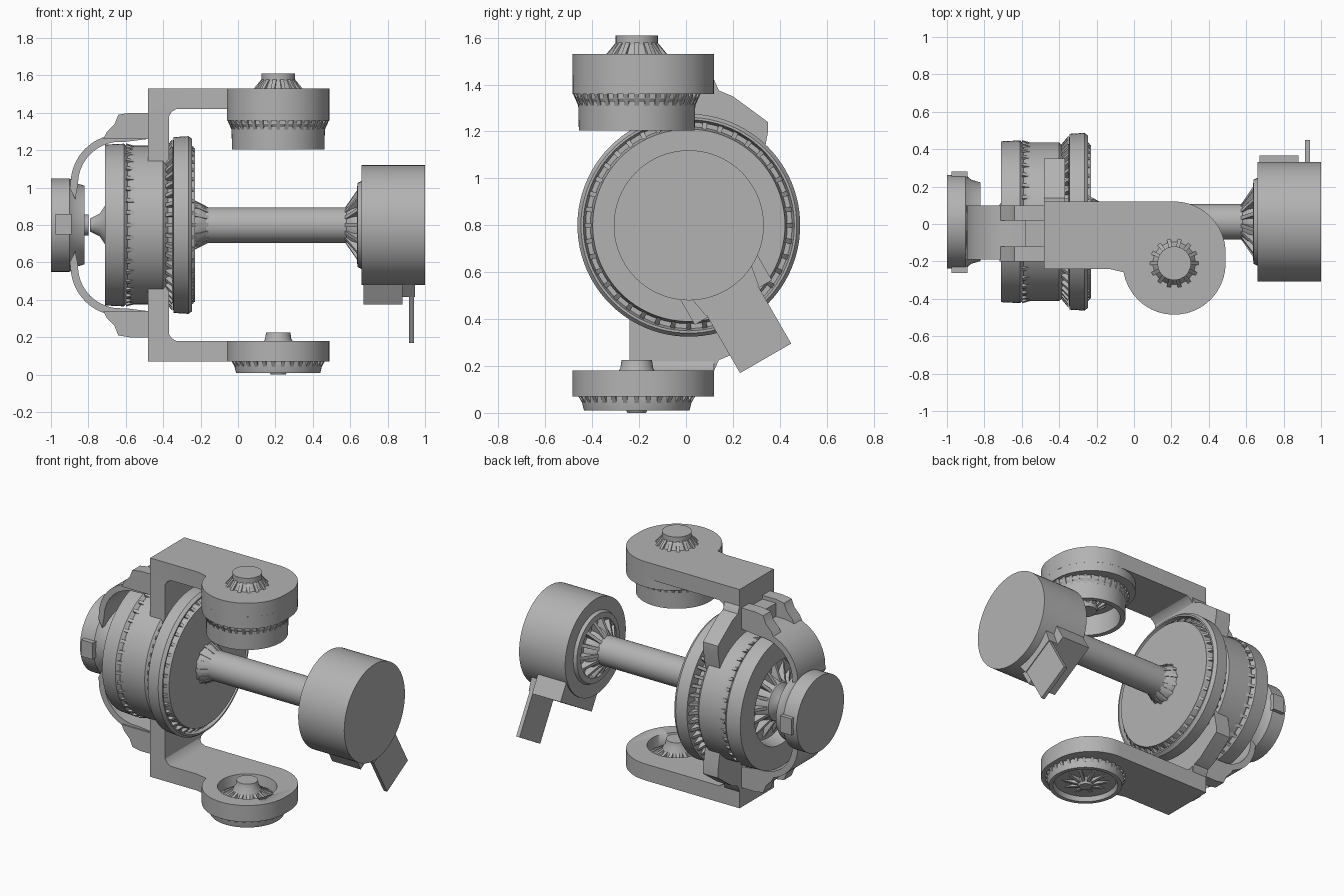
import bpy, bmesh
from math import sin, cos, pi, radians
from mathutils import Vector, Matrix

if "Cube" in bpy.data.objects:
    bpy.data.objects.remove(bpy.data.objects["Cube"])

grey = bpy.data.materials.new("plain grey")
grey.use_nodes = True
COLOUR = (0.45, 0.45, 0.45, 1)
grey.diffuse_color = COLOUR
grey.node_tree.nodes["Principled BSDF"].inputs["Base Color"].default_value = COLOUR

AY, AZ = 0.012, 0.80      # main horizontal axis
PX, PY = 0.215, -0.21     # vertical pivot axis


def place(axis, a, u, v):
    """Put a point at distance a along an axis, offset by u and v."""
    return Vector((a, AY + u, AZ + v)) if axis == "X" else Vector((PX + u, PY + v, a))


def finish(name, bm):
    bmesh.ops.remove_doubles(bm, verts=bm.verts, dist=1e-5)
    bmesh.ops.recalc_face_normals(bm, faces=bm.faces)
    mesh = bpy.data.meshes.new(name)
    bm.to_mesh(mesh)
    bm.free()
    mesh.shade_smooth()
    mesh.set_sharp_from_angle(angle=radians(30))
    mesh.materials.append(grey)
    obj = bpy.data.objects.new(name, mesh)
    bpy.context.collection.objects.link(obj)
    return obj


def lathe(name, axis, profile, n=64):
    """Turn (position, radius) pairs around an axis."""
    bm = bmesh.new()
    rings = [[bm.verts.new(place(axis, a, r * cos(2 * pi * i / n), r * sin(2 * pi * i / n)))
              for i in range(n)] for a, r in profile]
    for p, q in zip(rings, rings[1:]):
        for i in range(n):
            j = (i + 1) % n
            bm.faces.new((p[i], p[j], q[j], q[i]))
    return finish(name, bm)


def add_prism(bm, points, offset):
    base = [bm.verts.new(p) for p in points]
    top = [bm.verts.new(Vector(p) + offset) for p in points]
    bm.faces.new(base)
    bm.faces.new(top)
    for i in range(len(base)):
        j = (i + 1) % len(base)
        bm.faces.new((base[i], base[j], top[j], top[i]))


def prism(name, points, offset):
    bm = bmesh.new()
    add_prism(bm, points, Vector(offset))
    return finish(name, bm)


def box(name, lo, hi):
    return prism(name, [(lo[0], lo[1], lo[2]), (hi[0], lo[1], lo[2]), (hi[0], hi[1], lo[2]),
                        (lo[0], hi[1], lo[2])], (0, 0, hi[2] - lo[2]))


def webs(name, axis, base, tip, r_in, r_out, n, thick=0.02):
    """Ring of triangular webs, wide at base and pointed at tip."""
    bm = bmesh.new()
    for i in range(n):
        t = 2 * pi * i / n
        out, side = (cos(t), sin(t)), (-sin(t), cos(t))
        tri = [place(axis, a, r * out[0] - side[0] * thick / 2, r * out[1] - side[1] * thick / 2)
               for a, r in ((base, r_in), (base, r_out), (tip, r_in))]
        add_prism(bm, tri, place(axis, 0, *side) * thick - place(axis, 0, 0, 0) * thick)
    return finish(name, bm)


def arc(cx, cy, r, start, end, n=20):
    return [(cx + r * cos(radians(start + (end - start) * i / n)),
             cy + r * sin(radians(start + (end - start) * i / n))) for i in range(n + 1)]


# Drum with an open outer end and a toothed flange
lathe("drum", "X", [(-.62, 0), (-.62, .26), (-.71, .28), (-.71, .43), (-.61, .435), (-.59, .415),
                    (-.575, .425), (-.40, .425), (-.375, .40), (-.35, .40), (-.345, .47),
                    (-.265, .475), (-.245, .46), (-.245, .45), (-.28, .44), (-.28, .42),
                    (-.23, .41), (-.23, 0)], 96)
webs("drum_seam_teeth", "X", -.60, -.54, .42, .437, 40)
webs("flange_teeth", "X", -.35, -.40, .40, .46, 48)
webs("flange_groove_teeth", "X", -.28, -.235, .415, .455, 40)
lathe("drum_hub", "X", [(-.62, 0), (-.62, .15), (-.70, .12), (-.74, .06), (-.79, .035), (-.79, 0)], 32)
webs("drum_hub_webs", "X", -.62, -.71, .09, .25, 14)

# Shaft and end weight
lathe("shaft", "X", [(-.24, 0), (-.24, .125), (-.21, .12), (-.17, .095), (.58, .095), (.61, .12),
                     (.64, .13), (.67, .13), (.67, 0)], 40)
webs("shaft_collar_webs", "X", -.235, -.14, .085, .135, 14)
lathe("end_weight", "X", [(.66, 0), (.66, .32), (1, .32), (1, 0)], 80)
lathe("weight_collar", "X", [(.67, .24), (.64, .225), (.635, .19), (.665, .17)], 40)
webs("weight_collar_webs", "X", .665, .57, .09, .23, 14)


# Tab hanging from the weight, tilted about the main axis
def tilted(name, x0, x1, r0, r1, half0, half1):
    d, t = (sin(pi / 6), -cos(pi / 6)), (cos(pi / 6), sin(pi / 6))
    pts = [place("X", x0, d[0] * r + t[0] * w, d[1] * r + t[1] * w)
           for r, w in ((r0, -half0), (r1, -half1), (r1, half1), (r0, half0))]
    prism(name, pts, (x1 - x0, 0, 0))


tilted("tab_mount", .67, .88, .22, .38, .19, .19)
tilted("tab_root", .87, .945, .26, .37, .15, .13)
tilted("tab_plate", .915, .94, .30, .655, .126, .126)

# Outer cap with small lugs
lathe("outer_cap", "X", [(-1, 0), (-1, .25), (-.90, .25), (-.87, .225), (-.82, .21), (-.82, .17),
                         (-.86, .15), (-.86, .06), (-.80, .055), (-.80, 0)], 64)
webs("cap_webs", "X", -.86, -.82, .05, .17, 12)
for name, y in (("front_cap_lug", -.25), ("back_cap_lug", .25)):
    box(name, (-.975, y - .012, .75), (-.89, y + .03, .86))

# Yoke: outline of each arm seen along z
rounded = arc(PX, PY, .275, 190, 360) + arc(PX, PY + .055, .275, 0, 90)
arm_outline = [(-.48, -.24), (-.13, -.24), (-.09, -.25)] + rounded + [(-.48, .12)]
for side, s in (("upper", 1), ("lower", -1)):
    def z(h):
        return AZ + s * h

    arm = prism(side + "_arm", [(x, y, z(.62)) for x, y in arm_outline], (0, 0, s * .11))
    if s < 0:
        cutter = lathe("lower_recess_cutter", "Z", [(.11, 0), (.11, .17), (.25, .19), (.25, 0)], 48)
        cutter.hide_render = True
        cutter.hide_set(True)
        cut = arm.modifiers.new("recess", "BOOLEAN")
        cut.operation = "DIFFERENCE"
        cut.object = cutter

    # Upright plate with filleted inner corner, ending inside the drum
    prism(side + "_upright", [(-.48, -.24, z(.30)), (-.48, -.24, z(.73)), (-.37, -.24, z(.73)),
                              (-.33, -.24, z(.62)), (-.355, -.24, z(.605)), (-.37, -.24, z(.58)),
                              (-.37, -.24, z(.30))], (0, .36, 0))

    # Hook reaching round the back of the drum
    hook = [(.08, .65), (.12, .62), (.14, .575), (.20, .55), (.35, .44), (.35, .40), (.32, .24), (.08, .35)]
    prism(side + "_back_hook", [(-.48, y, z(h)) for y, h in hook], (.11, 0, 0))

    # Curved strap from the cap to the upright
    outer = arc(-.63, .22, .265, 180, 90)
    inner = arc(-.63, .22, .225, 90, 180)
    path = [(-.87, .14), (-.90, .20)] + outer + [(-.48, .485), (-.48, .46), (-.60, .445)] + inner
    prism(side + "_strap", [(x, -.19, z(h)) for x, h in path], (0, .29, 0))

    # Hinge block and its lugs
    low, high = sorted((z(.47), z(.575)))
    box(side + "_hinge_bar", (-.58, -.15, low), (-.47, .06, high))
    for part, y in (("front", -.20), ("back", .02)):
        lug = [(-.72, .46), (-.70, .50), (-.66, .54), (-.64, .59), (-.58, .60), (-.48, .60), (-.48, .46)]
        prism(f"{side}_{part}_hinge_lug", [(x, y, z(h)) for x, h in lug], (0, .08, 0))

# Upper boss, knob and hollow pad
boss = arc(PX, PY, .275, 180, 360) + arc(PX, PY + .055, .275, 0, 180)
prism("upper_boss", [(x, y, 1.36) for x, y in boss], (0, 0, .08))
lathe("upper_knob", "Z", [(1.52, 0), (1.52, .12), (1.545, .105), (1.57, .09), (1.61, .09), (1.61, 0)], 32)
webs("upper_knob_webs", "Z", 1.525, 1.59, .08, .135, 14)
lathe("upper_pad", "Z", [(1.37, .26), (1.34, .26), (1.325, .25), (1.205, .247), (1.205, .215),
                         (1.34, .205), (1.34, .09), (1.25, .07), (1.25, 0)], 64)
webs("upper_pad_webs", "Z", 1.36, 1.30, .245, .272, 36)
webs("upper_pad_inner_webs", "Z", 1.34, 1.27, .07, .16, 12)

# Lower knob and dished foot pad
lathe("lower_knob", "Z", [(.10, 0), (.10, .10), (.17, .085), (.19, .07), (.225, .065), (.225, 0)], 32)
webs("lower_knob_webs", "Z", .105, .18, .06, .18, 14)
lathe("lower_pad", "Z", [(.08, .235), (.05, .235), (.01, .225), (.01, .20), (.04, .19),
                         (.04, .06), (.0, .04), (.0, 0)], 64)
webs("lower_pad_rim_webs", "Z", .072, .02, .22, .25, 30)
webs("lower_pad_inner_webs", "Z", .04, .012, .04, .15, 10)
